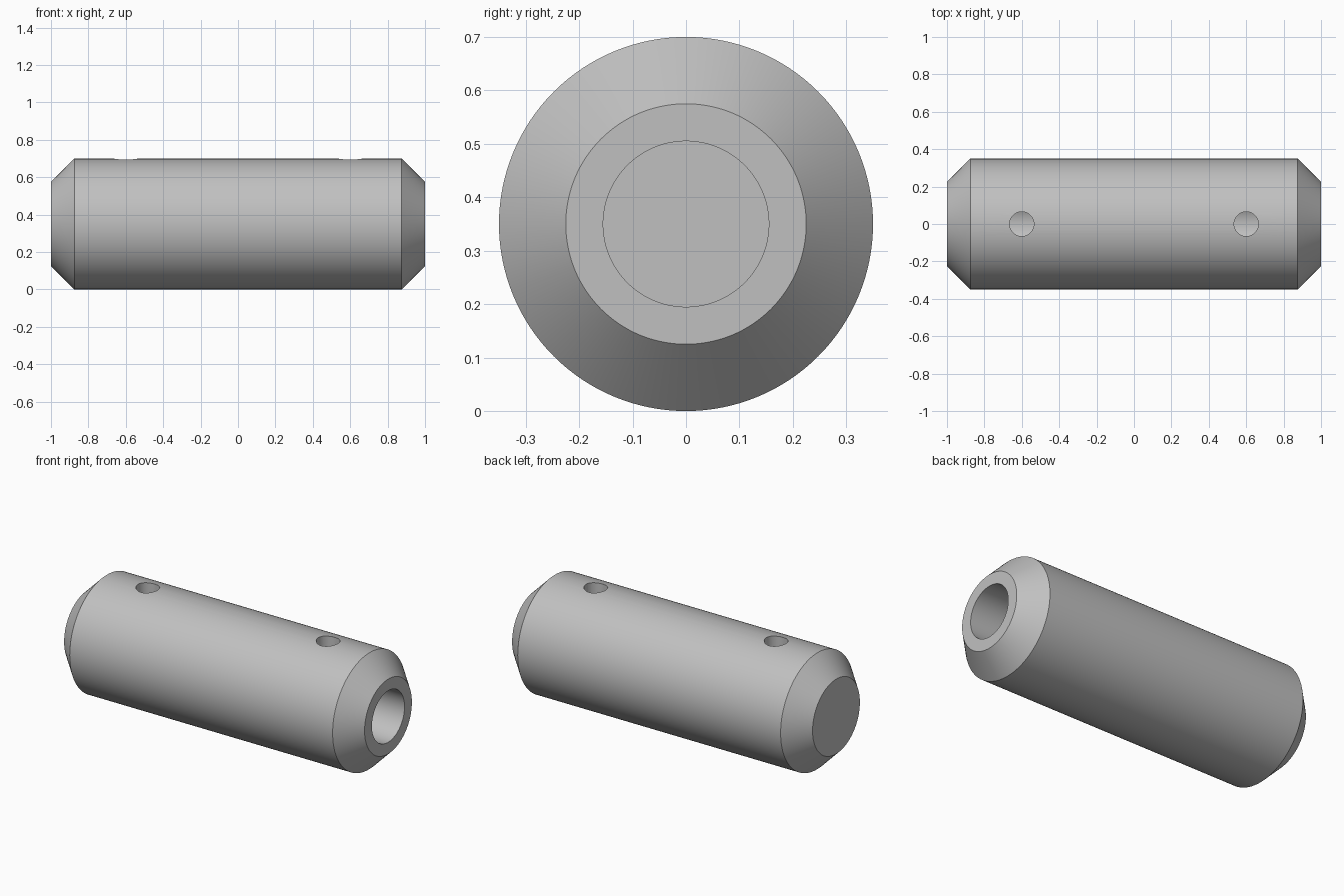
import bpy
import bmesh
import math
from mathutils import Vector

default = bpy.data.objects.get("Cube")
if default:
    bpy.data.objects.remove(default, do_unlink=True)

RADIUS = 0.35
CHAMFER = 0.125
BORE = 0.155
SEGMENTS = 128

# Plain grey metal
grey = bpy.data.materials.new("grey_metal")
grey.use_nodes = True
colour = (0.53, 0.53, 0.53, 1)
grey.diffuse_color = colour
grey.node_tree.nodes["Principled BSDF"].inputs["Base Color"].default_value = colour


def lathe(name, profile):
    """Revolve (x, radius) points around the long axis."""
    bm = bmesh.new()
    verts = [bm.verts.new((x, 0, r)) for x, r in profile]
    edges = [bm.edges.new(pair) for pair in zip(verts, verts[1:])]
    bmesh.ops.spin(bm, geom=verts + edges, cent=Vector(), axis=(1, 0, 0),
                   angle=math.tau, steps=SEGMENTS)
    bmesh.ops.remove_doubles(bm, verts=bm.verts, dist=0.0001)
    bmesh.ops.recalc_face_normals(bm, faces=bm.faces)
    mesh = bpy.data.meshes.new(name)
    bm.to_mesh(mesh)
    bm.free()
    obj = bpy.data.objects.new(name, mesh)
    bpy.context.collection.objects.link(obj)
    return obj


# Chamfered cylinder with a blind bore open at the +x end
body = lathe("cylinder_body", [
    (-1, 0), (-1, RADIUS - CHAMFER), (-1 + CHAMFER, RADIUS),
    (1 - CHAMFER, RADIUS), (1, RADIUS - CHAMFER),
    (1, BORE), (-0.8, BORE), (-0.8, 0)])
body.location.z = RADIUS
body.data.materials.append(grey)

# Two round holes drilled from the top into the bore
for x in (-0.6, 0.6):
    bpy.ops.mesh.primitive_cylinder_add(vertices=48, radius=0.065, depth=0.45,
                                        location=(x, 0, RADIUS + 0.225))
    cutter = bpy.context.object
    cutter.name = "hole_cutter"
    cutter.hide_render = True
    cutter.data.materials.append(grey)
    bpy.ops.object.select_all(action="DESELECT")
    body.select_set(True)
    bpy.context.view_layer.objects.active = body
    cut = body.modifiers.new("top_hole", "BOOLEAN")
    cut.operation = "DIFFERENCE"
    cut.solver = "EXACT"
    cut.object = cutter
    bpy.ops.object.modifier_apply(modifier=cut.name)
    bpy.data.objects.remove(cutter, do_unlink=True)

bpy.ops.object.shade_smooth_by_angle(angle=math.radians(30))
